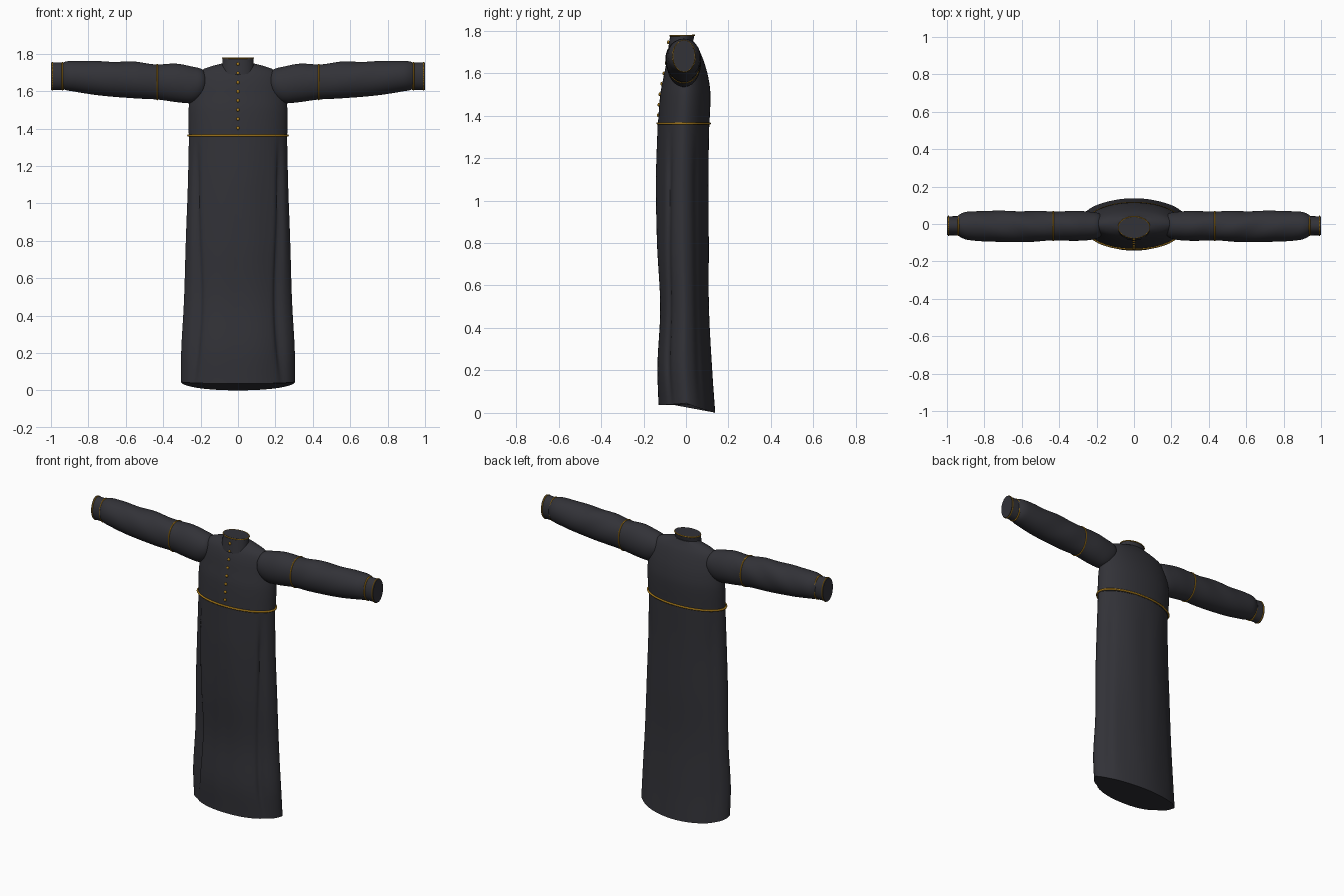
import bpy, bmesh, math
from mathutils import Vector

if "Cube" in bpy.data.objects:
    bpy.data.objects.remove(bpy.data.objects["Cube"])


def material(name, color):
    m = bpy.data.materials.new(name)
    m.use_nodes = True
    m.diffuse_color = (*color, 1)
    bsdf = m.node_tree.nodes["Principled BSDF"]
    bsdf.inputs["Base Color"].default_value = (*color, 1)
    bsdf.inputs["Roughness"].default_value = 0.8
    return m


CLOTH = material("charcoal cloth", (0.032, 0.032, 0.039))
GOLD = material("gold trim", (0.38, 0.19, 0.01))


def sample(rows, t):
    """Smoothly interpolate rows of (position, values...) at position t."""
    i = max(k for k in range(len(rows) - 1) if k == 0 or rows[k][0] <= t)
    a, b = rows[i], rows[i + 1]
    before, after = rows[max(i - 1, 0)], rows[min(i + 2, len(rows) - 1)]
    h = b[0] - a[0]
    u = (t - a[0]) / h
    out = []
    for k in range(1, len(a)):
        m0 = (b[k] - before[k]) / (b[0] - before[0]) * h
        m1 = (after[k] - a[k]) / (after[0] - a[0]) * h
        out.append((2*u**3 - 3*u*u + 1) * a[k] + (u**3 - 2*u*u + u) * m0
                   + (3*u*u - 2*u**3) * b[k] + (u**3 - u*u) * m1)
    return out


def spow(v, p):
    return math.copysign(abs(v) ** p, v)


def finish(name, bm, mat):
    bmesh.ops.recalc_face_normals(bm, faces=bm.faces)
    mesh = bpy.data.meshes.new(name)
    bm.to_mesh(mesh)
    bm.free()
    mesh.materials.append(mat)
    obj = bpy.data.objects.new(name, mesh)
    bpy.context.collection.objects.link(obj)
    bpy.ops.object.select_all(action="DESELECT")
    obj.select_set(True)
    bpy.context.view_layer.objects.active = obj
    bpy.ops.object.shade_smooth_by_angle(angle=math.radians(45))


def loft(name, point, start, end, steps, sides):
    """Skin rings of point(t, angle) and close both ends."""
    bm = bmesh.new()
    rings = [[bm.verts.new(point(start + (end - start) * s / steps,
                                 math.tau * k / sides)) for k in range(sides)]
             for s in range(steps + 1)]
    for lo, hi in zip(rings, rings[1:]):
        for k in range(sides):
            n = (k + 1) % sides
            bm.faces.new((lo[k], lo[n], hi[n], hi[k]))
    bm.faces.new(rings[0])
    bm.faces.new(rings[-1])
    finish(name, bm, CLOTH)


def cord(name, path, radius):
    """Closed gold piping through a ring of points."""
    curve = bpy.data.curves.new(name, "CURVE")
    curve.dimensions = "3D"
    curve.bevel_depth = radius
    curve.bevel_resolution = 1
    line = curve.splines.new("POLY")
    line.points.add(len(path) - 1)
    for p, co in zip(line.points, path):
        p.co = (*co, 1)
    line.use_cyclic_u = True
    curve.materials.append(GOLD)
    obj = bpy.data.objects.new(name, curve)
    bpy.context.collection.objects.link(obj)


def ring(point, t, sides=48):
    return [point(t, math.tau * k / sides) for k in range(sides)]


# Rows: height, half width, front y, back y
SKIRT = [(0, .305, -.13, .137), (.2, .303, -.136, .122), (.5, .288, -.122, .107),
         (.8, .279, -.136, .107), (1.1, .268, -.14, .106), (1.37, .262, -.133, .11)]
BODICE = [(1.35, .263, -.133, .11), (1.5, .264, -.121, .115), (1.58, .254, -.106, .105),
          (1.65, .238, -.091, .086), (1.7, .212, -.073, .066),
          (1.726, .165, -.055, .05), (1.748, .085, -.035, .038)]


def skirt_point(z, a):
    w, f, b = sample(SKIRT, z)
    c, s = math.cos(a), math.sin(a)
    x = w * spow(c, .97)
    y = (f + b) / 2 + (b - f) / 2 * spow(s, 1.17)
    # Deep side pleats, shallow drapes, and a hem that dips at the back
    fade = min(1, (1.37 - z) / .25) * min(1, .35 + z / .3)
    side = math.atan2(s, abs(c))
    pleat = .08 * math.exp(-((side + .66 + .08 * math.sin(4 * z)) / .1) ** 2)
    pleat += .03 * math.exp(-((side - .6) / .13) ** 2)
    drape = .014 * math.sin(7 * side + 2 * z) * abs(s)
    k = 1 - fade * (pleat + drape)
    hem = .046 - (.046 * s if s > 0 else -.01 * s)
    return Vector((x * k, y * k, z + hem * max(0, 1 - z / .4)))


def bodice_point(z, a):
    w, f, b = sample(BODICE, z)
    return Vector((w * spow(math.cos(a), .95),
                   (f + b) / 2 + (b - f) / 2 * spow(math.sin(a), 1.08), z))


loft("skirt", skirt_point, 0, 1.365, 50, 112)
loft("bodice", bodice_point, 1.355, 1.748, 28, 64)
cord("waist_piping", [Vector((p.x * 1.01, p.y * 1.01, p.z))
                      for p in ring(bodice_point, 1.363, 64)], .0065)


# Standing collar, dipping at the front
def collar_point(t, a):
    c, s = math.cos(a), math.sin(a)
    low = 1.71 + .022 * s
    grow = 1 + .03 * (1 - t)
    return Vector((.083 * c * grow, -.017 + .057 * s * grow - .012 * (1 - t),
                   low + (1.78 - low) * t))


loft("collar", collar_point, 0, 1, 5, 48)
cord("collar_piping", ring(collar_point, .955), .0035)

# Rows: distance from centre, bottom z, top z, front y, back y
SLEEVE = [(.17, 1.6, 1.69, -.055, .045), (.19, 1.565, 1.716, -.075, .058),
          (.24, 1.537, 1.73, -.086, .066), (.32, 1.54, 1.745, -.09, .07),
          (.43, 1.555, 1.744, -.087, .067), (.55, 1.561, 1.755, -.096, .069),
          (.75, 1.578, 1.76, -.095, .07), (.89, 1.6, 1.762, -.085, .066),
          (.925, 1.607, 1.757, -.072, .056), (.95, 1.62, 1.745, -.055, .038)]
CUFF = [(.93, 1.607, 1.752, -.061, .042), (1, 1.607, 1.754, -.06, .041)]


def arm_point(rows, sign, folds):
    def point(x, a):
        lo, hi, f, b = sample(rows, x)
        c, s = math.cos(a), math.sin(a)
        mask = max(0, math.sin(math.pi * min(1, max(0, (x - .25) / .65))))
        k = 1 + folds * mask * math.sin(28 * x + 3 * a) * (.5 + .5 * math.cos(a - 1))
        return Vector((sign * x, (f + b) / 2 + (b - f) / 2 * c * k,
                       (lo + hi) / 2 + (hi - lo) / 2 * s * k))
    return point


for side, sign in (("left", 1), ("right", -1)):
    sleeve = arm_point(SLEEVE, sign, .03)
    cuff = arm_point(CUFF, sign, 0)
    loft(side + "_sleeve", sleeve, .17, .95, 52, 40)
    loft(side + "_cuff", cuff, .93, 1, 3, 40)
    cord(side + "_elbow_piping", ring(sleeve, .432), .0045)
    cord(side + "_cuff_inner_piping", ring(cuff, .938), .0045)
    cord(side + "_cuff_outer_piping", ring(cuff, .992), .0035)

# Front buttons, resting on whichever cloth is outermost
for i in range(8):
    z = 1.745 - i * .049
    y = collar_point(.5, -math.pi / 2).y if i < 2 else bodice_point(z, -math.pi / 2).y
    bm = bmesh.new()
    bmesh.ops.create_uvsphere(bm, u_segments=10, v_segments=6, radius=.009)
    bmesh.ops.scale(bm, verts=bm.verts, vec=(1, .7, 1))
    bmesh.ops.translate(bm, verts=bm.verts, vec=(0, y - .002, z))
    finish(f"button_{i + 1}", bm, GOLD)
